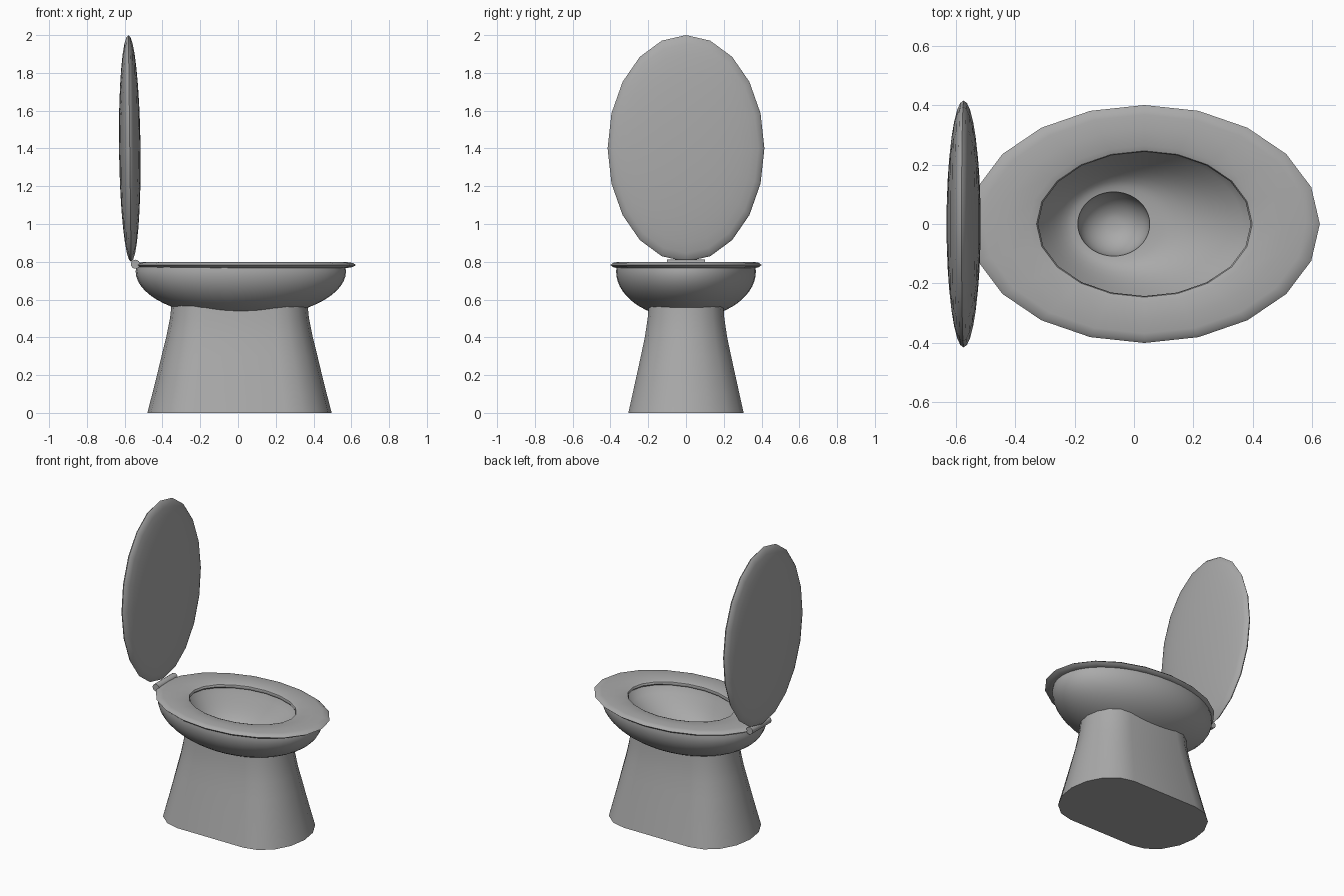
import bpy, bmesh, math

if "Cube" in bpy.data.objects:
    bpy.data.objects.remove(bpy.data.objects["Cube"])

grey = bpy.data.materials.new("ceramic_grey")
grey.diffuse_color = (0.4, 0.4, 0.4, 1)
grey.use_nodes = True
grey.node_tree.nodes["Principled BSDF"].inputs["Base Color"].default_value = grey.diffuse_color


def finish(name, bm, angle=40):
    """Turn a bmesh into a smooth-shaded grey object."""
    bmesh.ops.recalc_face_normals(bm, faces=bm.faces)
    mesh = bpy.data.meshes.new(name)
    bm.to_mesh(mesh)
    bm.free()
    mesh.materials.append(grey)
    ob = bpy.data.objects.new(name, mesh)
    bpy.context.collection.objects.link(ob)
    bpy.ops.object.select_all(action='DESELECT')
    ob.select_set(True)
    bpy.context.view_layer.objects.active = ob
    bpy.ops.object.shade_smooth_by_angle(angle=math.radians(angle))
    return ob


def ellipse(cx, rx, ry, z, n):
    return [(cx + rx * math.cos(2 * math.pi * i / n),
             ry * math.sin(2 * math.pi * i / n), z) for i in range(n)]


def loft(name, rings, closed=False, cap_first=False, cap_last=False, angle=40):
    """Skin a stack of point rings."""
    bm = bmesh.new()
    loops = [[bm.verts.new(p) for p in ring] for ring in rings]
    pairs = list(zip(loops, loops[1:]))
    if closed:
        pairs.append((loops[-1], loops[0]))
    for a, b in pairs:
        n = len(a)
        for i in range(n):
            j = (i + 1) % n
            bm.faces.new((a[i], a[j], b[j], b[i]))
    if cap_first:
        bm.faces.new(loops[0])
    if cap_last:
        bm.faces.new(loops[-1])
    return finish(name, bm, angle)


# Pedestal: flared column with straight sides and rounded ends
def rounded_ring(cx, hx, hy, z, seg=8):
    straight = 0.5 * hx
    pts = []
    for side in (1, -1):
        for i in range(seg + 1):
            t = -math.pi / 2 + math.pi * i / seg
            pts.append((cx + side * (straight + (hx - straight) * math.cos(t)),
                        side * hy * math.sin(t), z))
    return pts


levels = [(0, 0.488, 0.305), (0.1, 0.462, 0.283), (0.2, 0.437, 0.261),
          (0.3, 0.413, 0.239), (0.4, 0.388, 0.218), (0.5, 0.368, 0.203),
          (0.575, 0.36, 0.197)]
loft("pedestal", [rounded_ring(0.008, hx, hy, z) for z, hx, hy in levels],
     cap_first=True)

# Bowl: outer half ellipsoid, rim, inner basin sinking to an off-centre drain
N = 40
rings = []
for i in range(11):
    t = math.radians(28 + 62 * i / 10)
    rings.append(ellipse(0.015, 0.557 * math.sin(t), 0.37 * math.sin(t),
                         0.75 - 0.25 * math.cos(t), N))
rings.append(ellipse(0.015, 0.553, 0.367, 0.772, N))
rings.append(ellipse(0.03, 0.385, 0.262, 0.772, N))
for i in range(9):
    k = i / 8
    depth = math.sin(k * math.pi / 2)
    rings.append(ellipse(0.03 - 0.098 * k, 0.38 + (0.121 - 0.38) * k,
                         0.258 + (0.108 - 0.258) * k, 0.76 - 0.19 * depth, N))
for i in range(1, 8):
    t = math.pi / 2 * i / 8
    rings.append(ellipse(-0.068, 0.121 * math.cos(t), 0.108 * math.cos(t),
                         0.57 - 0.12 * math.sin(t), N))
loft("bowl", rings, cap_last=True)

# Seat: flat twenty-sided ring with a thin rounded edge
profile = [(0.606, 0.778), (0.615, 0.79), (0.66, 0.797), (0.8, 0.80),
           (0.92, 0.798), (0.97, 0.794), (1.0, 0.783), (0.97, 0.772),
           (0.92, 0.767), (0.8, 0.765), (0.62, 0.768)]
loft("seat", [ellipse(0.035, 0.59 * s, 0.40 * s, z, 20) for s, z in profile],
     closed=True, angle=50)

# Lid: raised, flattened twenty-sided ellipsoid with its poles facing x
bm = bmesh.new()
bmesh.ops.create_uvsphere(bm, u_segments=20, v_segments=16, radius=1)
for v in bm.verts:
    x, y, z = v.co
    v.co = (z * 0.057, y * 0.415, x * 0.60)
lid = finish("lid", bm, 60)
lid.location = (-0.573, 0, 1.40)
lid.rotation_euler = (0, -0.012, 0)

# Hinge: short bar between lid and seat
loft("hinge", [[(-0.543 + 0.024 * math.cos(a), y, 0.787 + 0.024 * math.sin(a))
                for a in (2 * math.pi * i / 16 for i in range(16))]
               for y in (-0.1, 0.1)], cap_first=True, cap_last=True)
